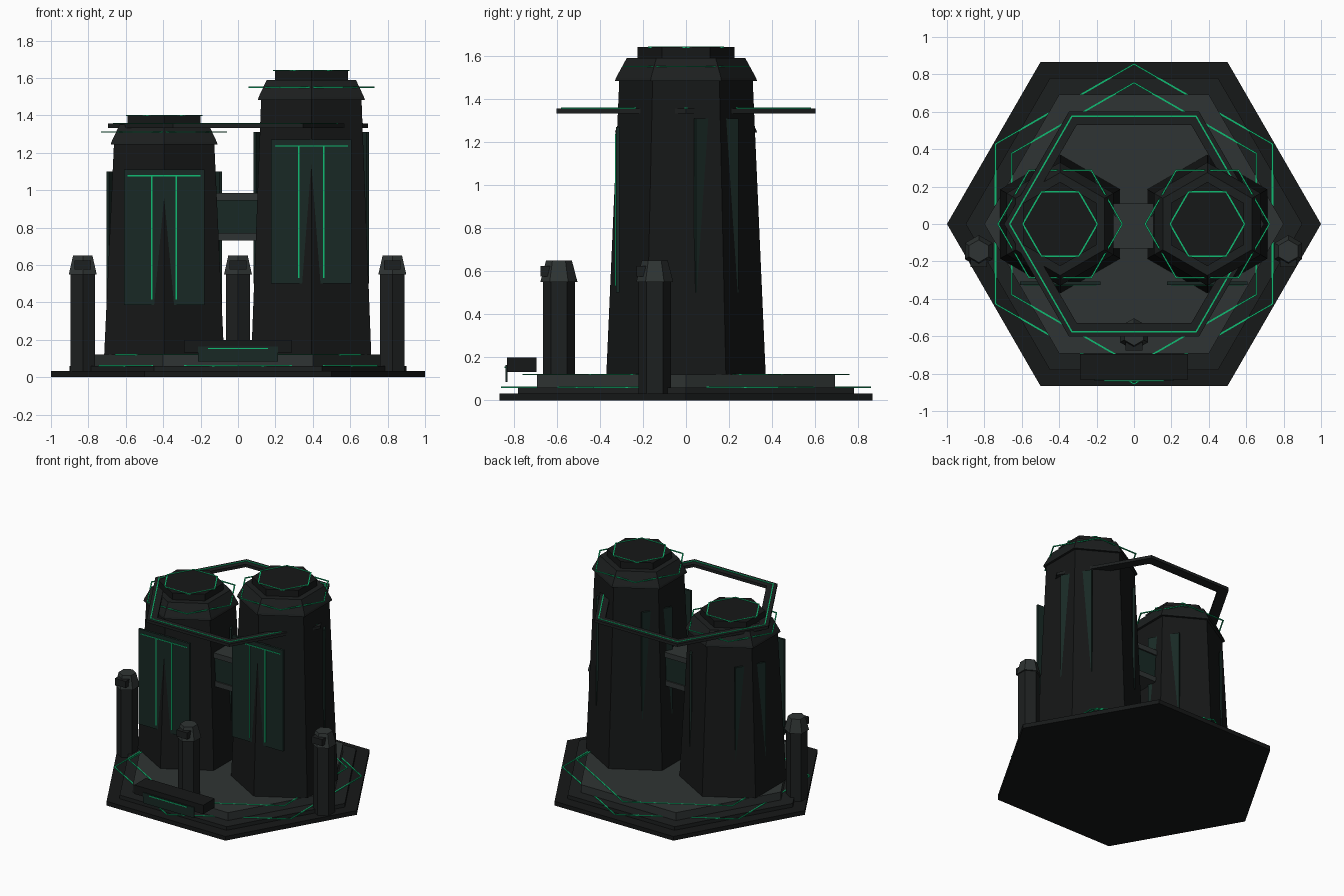
import bpy, bmesh
from math import cos, sin, pi, radians
from mathutils import Matrix

if "Cube" in bpy.data.objects:
    bpy.data.objects.remove(bpy.data.objects["Cube"])


def material(name, r, g, b):
    m = bpy.data.materials.new(name)
    m.diffuse_color = (r, g, b, 1)
    m.use_nodes = True
    m.node_tree.nodes["Principled BSDF"].inputs["Base Color"].default_value = m.diffuse_color
    return m


BLACK = material("black_hull", 0.008, 0.009, 0.009)
DARK = material("dark_hull", 0.012, 0.014, 0.014)
GREY = material("grey_trim", 0.028, 0.034, 0.033)
GLASS = material("green_glass", 0.009, 0.022, 0.018)
GLOW = material("green_glow", 0.005, 0.5, 0.17)


def finish(name, bm, mat):
    bmesh.ops.recalc_face_normals(bm, faces=bm.faces)
    me = bpy.data.meshes.new(name)
    bm.to_mesh(me)
    bm.free()
    me.materials.append(mat)
    ob = bpy.data.objects.new(name, me)
    bpy.context.collection.objects.link(ob)
    return ob


def hex_loop(bm, r, z, turn, c):
    return [bm.verts.new((c[0] + r * cos(i * pi / 3 + turn),
                          c[1] + r * sin(i * pi / 3 + turn), z)) for i in range(6)]


def loft(bm, loops):
    for a, b in zip(loops, loops[1:]):
        for i in range(6):
            j = (i + 1) % 6
            bm.faces.new((a[i], a[j], b[j], b[i]))


def hex_prism(name, profile, mat, c=(0, 0), point_y=False):
    """Six-sided solid from a (radius, z) profile."""
    bm = bmesh.new()
    loops = [hex_loop(bm, r, z, pi / 6 if point_y else 0, c) for r, z in profile]
    loft(bm, loops)
    bm.faces.new(loops[0])
    bm.faces.new(loops[-1])
    return finish(name, bm, mat)


def hex_ring(name, r_in, r_out, z0, z1, mat, c=(0, 0), point_y=False):
    """Six-sided ring with a rectangular section."""
    bm = bmesh.new()
    loops = [hex_loop(bm, r, z, pi / 6 if point_y else 0, c)
             for r, z in ((r_in, z0), (r_out, z0), (r_out, z1), (r_in, z1))]
    loft(bm, loops + loops[:1])
    return finish(name, bm, mat)


def box(name, x, y, z, mat, turn=0, c=(0, 0)):
    """Box from x, y, z ranges, turned about z and then moved to c."""
    bm = bmesh.new()
    bmesh.ops.create_cube(bm, size=1)
    for v in bm.verts:
        v.co = [(a[0] + a[1]) / 2 + k * (a[1] - a[0]) for a, k in zip((x, y, z), v.co)]
    bm.transform(Matrix.Translation((c[0], c[1], 0)) @ Matrix.Rotation(turn, 4, 'Z'))
    return finish(name, bm, mat)


# Stepped hexagonal base with two crossed light rings
hex_prism("base_bottom", [(1.0, 0), (1.0, 0.032)], BLACK)
hex_prism("base_middle", [(0.9, 0.03), (0.9, 0.06)], DARK)
hex_prism("base_top", [(0.8, 0.06), (0.8, 0.12)], GREY)
hex_ring("base_light_lower", 0.85, 0.86, 0.058, 0.064, GLOW, point_y=True)
hex_ring("base_light_upper", 0.75, 0.76, 0.117, 0.123, GLOW, point_y=True)


def tower(side, x, top, panel_z, back_top):
    c = (x, 0)
    hex_prism(side + "_tower_body", [(0.37, 0.12), (0.31, top)], BLACK, c, True)
    hex_prism(side + "_tower_cap", [(0.33, top), (0.325, top + 0.015), (0.275, top + 0.107)],
              DARK, c, True)
    hex_prism(side + "_tower_lid", [(0.225, top + 0.107), (0.225, top + 0.157)], BLACK, c, True)
    hex_ring(side + "_cap_light", 0.327, 0.337, top + 0.064, top + 0.070, GLOW, c)
    hex_ring(side + "_lid_light", 0.195, 0.204, top + 0.154, top + 0.160, GLOW, c)
    # Front panel with glowing strips
    z0, z1 = panel_z
    box(side + "_front_panel", (-0.215, 0.215), (-0.325, -0.308), (z0, z1), GLASS, 0, c)
    box(side + "_panel_crossbar", (-0.195, 0.195), (-0.33, -0.322),
        (z1 - 0.036, z1 - 0.03), GLOW, 0, c)
    for s in (-1, 1):
        box(side + "_panel_strip", (s * 0.066 - 0.004, s * 0.066 + 0.004), (-0.33, -0.322),
            (z0 + 0.03, z1 - 0.033), GLOW, 0, c)
        # Rear corner panels that the tapered body cuts through
        box(side + "_rear_panel", (0.275, 0.29), (-0.115, 0.115), (z0, back_top), GLASS,
            radians(90 + s * 60), c)


tower("left", -0.395, 1.243, (0.385, 1.11), 1.10)
tower("right", 0.392, 1.483, (0.50, 1.27), 1.31)

# Bridge between the towers
box("bridge_roof", (-0.12, 0.12), (-0.13, 0.11), (0.945, 0.985), GREY)
box("bridge_window", (-0.12, 0.12), (-0.12, 0.10), (0.765, 0.95), GLASS)
box("bridge_floor", (-0.12, 0.12), (-0.13, 0.11), (0.73, 0.77), GREY)

# Floating halo walkway
hex_ring("halo_walkway", 0.612, 0.695, 1.333, 1.355, DARK)
hex_ring("halo_light", 0.66, 0.669, 1.352, 1.359, GLOW)

# Three sentry pylons
for name, c in (("left", (-0.83, -0.145)), ("right", (0.825, -0.145)), ("front", (0, -0.59))):
    hex_prism(name + "_pylon_shaft", [(0.075, 0.03), (0.075, 0.55)], DARK, c, True)
    hex_prism(name + "_pylon_head", [(0.086, 0.55), (0.06, 0.65)], GREY, c, True)
    box(name + "_pylon_eye", (-0.045, 0.045), (-0.086, -0.03), (0.575, 0.625), DARK, 0, c)

# Front console with a lit screen
box("console", (-0.29, 0.29), (-0.832, -0.695), (0.132, 0.20), BLACK)
box("console_screen", (-0.215, 0.215), (-0.838, -0.83), (0.085, 0.165), GLASS)
box("console_light", (-0.16, 0.16), (-0.842, -0.836), (0.15, 0.157), GLOW)
